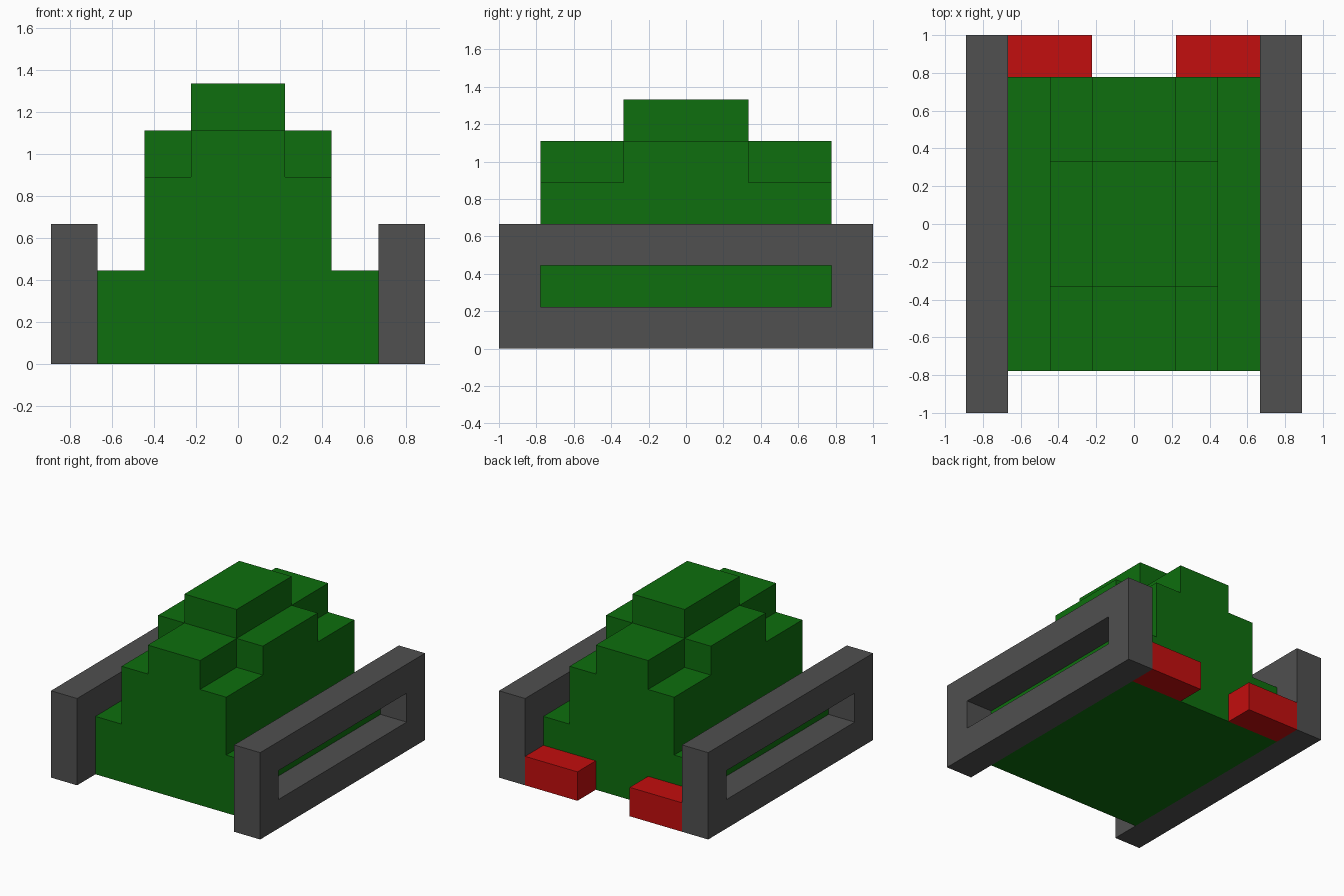
import bpy
import bmesh
from mathutils import Vector

cube = bpy.data.objects.get("Cube")
if cube:
    bpy.data.objects.remove(cube, do_unlink=True)

U = 2 / 9  # block unit: the model is nine units long


def material(name, rgb):
    m = bpy.data.materials.new(name)
    m.use_nodes = True
    m.diffuse_color = (*rgb, 1)
    bsdf = next(n for n in m.node_tree.nodes if n.type == 'BSDF_PRINCIPLED')
    bsdf.inputs["Base Color"].default_value = (*rgb, 1)
    return m


GREEN = material("body green", (0.0044, 0.156, 0.0044))
GREY = material("track grey", (0.080, 0.080, 0.080))
RED = material("light red", (0.545, 0.0044, 0.0044))


def finish(name, bm, mat, mirror=False):
    """Turn a bmesh measured in block units into an object."""
    bmesh.ops.scale(bm, vec=(U, U, U), verts=bm.verts)
    bmesh.ops.recalc_face_normals(bm, faces=bm.faces)
    mesh = bpy.data.meshes.new(name)
    bm.to_mesh(mesh)
    bm.free()
    mesh.materials.append(mat)
    ob = bpy.data.objects.new(name, mesh)
    bpy.context.collection.objects.link(ob)
    if mirror:
        mod = ob.modifiers.new("mirror sides", 'MIRROR')
        mod.use_mirror_merge = False
    return ob


def prism(points, offset):
    """Extrude a closed outline of 3D points along an offset."""
    bm = bmesh.new()
    face = bm.faces.new([bm.verts.new(p) for p in points])
    ext = bmesh.ops.extrude_face_region(bm, geom=[face], use_keep_orig=True)
    verts = [v for v in ext["geom"] if isinstance(v, bmesh.types.BMVert)]
    bmesh.ops.translate(bm, vec=offset, verts=verts)
    return bm


def box(lo, hi):
    (x0, y0, z0), (x1, y1, z1) = lo, hi
    base = [(x0, y0, z0), (x1, y0, z0), (x1, y1, z0), (x0, y1, z0)]
    return prism(base, Vector((0, 0, z1 - z0)))


# Hull: wide lower deck and narrower upper body in one stepped profile
half = [(3, 0), (3, 2), (2, 2), (2, 4)]
profile = half + [(-x, z) for x, z in reversed(half)]
finish("hull", prism([(x, -3.5, z) for x, z in profile], Vector((0, 7, 0))), GREEN)

# Cross-shaped upper deck
corner = [(2, 1.5), (1, 1.5), (1, 3.5)]
side = corner + [(-x, y) for x, y in reversed(corner)]
cross = side + [(-x, -y) for x, y in side]
finish("upper_deck", prism([(x, y, 4) for x, y in cross], Vector((0, 0, 1))), GREEN)

# Roof block
finish("roof", box((-1, -1.5, 5), (1, 1.5, 6)), GREEN)

# Tracks: long frames with a slot cut through, mirrored to both sides
bm = box((3, -4.5, 0), (4, 4.5, 3))
bmesh.ops.recalc_face_normals(bm, faces=bm.faces)
bm.normal_update()
sides = [f for f in bm.faces if abs(f.normal.x) > 0.9]
bmesh.ops.inset_individual(bm, faces=sides, thickness=1, use_even_offset=True)
rims = [e for f in sides for e in f.edges]
bmesh.ops.delete(bm, geom=sides, context='FACES_ONLY')
bmesh.ops.bridge_loops(bm, edges=rims)
finish("tracks", bm, GREY, mirror=True)

# Tail lights at the back, mirrored to both sides
finish("tail_lights", box((1, 3.5, 0), (3, 4.5, 1)), RED, mirror=True)
